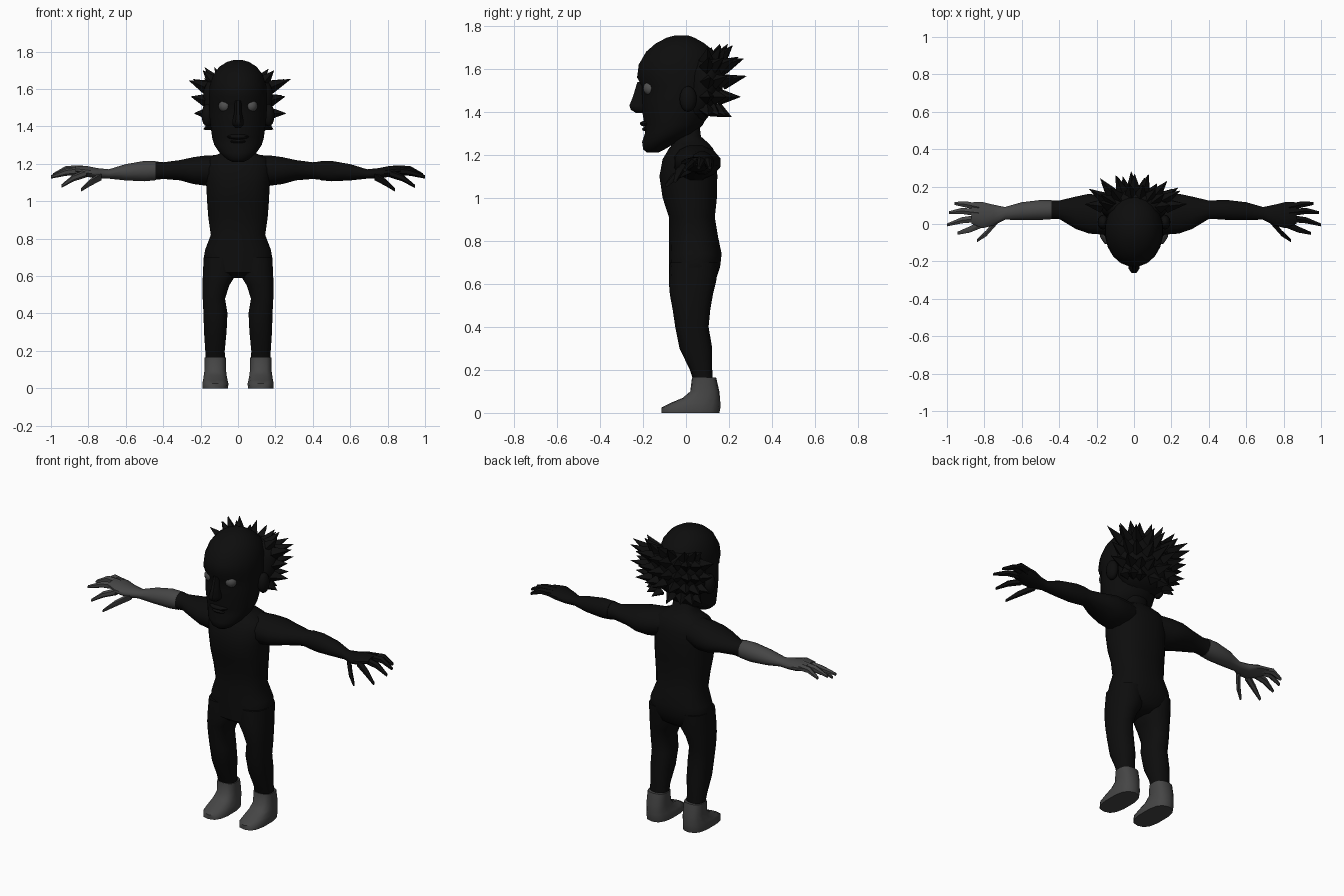
import bpy, bmesh, math, random
from mathutils import Vector, Matrix

random.seed(4)
cube = bpy.data.objects.get("Cube")
if cube:
    bpy.data.objects.remove(cube)


def material(name, value):
    mat = bpy.data.materials.new(name)
    mat.use_nodes = True
    color = (value, value, value, 1)
    mat.diffuse_color = color
    mat.node_tree.nodes["Principled BSDF"].inputs["Base Color"].default_value = color
    return mat


black = material("near black", 0.004)
grey = material("dark grey", 0.06)
eye_grey = material("eye grey", 0.08)


def finish(name, bm, mat, angle=50):
    bmesh.ops.recalc_face_normals(bm, faces=bm.faces)
    mesh = bpy.data.meshes.new(name)
    bm.to_mesh(mesh)
    bm.free()
    mesh.materials.append(mat)
    obj = bpy.data.objects.new(name, mesh)
    bpy.context.collection.objects.link(obj)
    bpy.ops.object.select_all(action="DESELECT")
    bpy.context.view_layer.objects.active = obj
    obj.select_set(True)
    bpy.ops.object.shade_smooth_by_angle(angle=math.radians(angle))
    return obj


def loft(name, rings, mat, axis="z", side=1, sides=14, power=1.0):
    """Skin rings of (position, u_min, u_max, v_min, v_max) along an axis."""
    bm = bmesh.new()
    loops = []
    for t, u0, u1, v0, v1 in rings:
        loop = []
        for i in range(sides):
            a = math.tau * (i + 0.5) / sides
            c, s = math.cos(a), math.sin(a)
            u = (u0 + u1) / 2 + (u1 - u0) / 2 * math.copysign(abs(c) ** power, c)
            v = (v0 + v1) / 2 + (v1 - v0) / 2 * math.copysign(abs(s) ** power, s)
            x, y, z = (u, v, t) if axis == "z" else (t, u, v)
            loop.append(bm.verts.new((x * side, y, z)))
        loops.append(loop)
    for a, b in zip(loops, loops[1:]):
        for i in range(sides):
            j = (i + 1) % sides
            bm.faces.new((a[i], a[j], b[j], b[i]))
    bm.faces.new(loops[0])
    bm.faces.new(loops[-1])
    return finish(name, bm, mat)


def centred(rows):
    """Turn (z, half_width, y_front, y_back) into symmetric rings."""
    return [(z, -w, w, f, b) for z, w, f, b in rows]


def ball(name, place, size, mat):
    bm = bmesh.new()
    bmesh.ops.create_uvsphere(bm, u_segments=12, v_segments=8, radius=1,
                              matrix=Matrix.Translation(place) @ Matrix.Diagonal((*size, 1)))
    return finish(name, bm, mat)


# Torso and neck
loft("torso", centred([
    (.59, .07, -.04, .1), (.62, .16, -.08, .14), (.68, .188, -.08, .16),
    (.74, .178, -.08, .167), (.82, .147, -.08, .15), (.91, .16, -.08, .135),
    (1, .167, -.11, .145), (1.1, .172, -.125, .147), (1.18, .18, -.11, .145),
    (1.23, .16, -.08, .127), (1.255, .1, -.06, .105), (1.285, .068, -.05, .07),
    (1.37, .065, -.05, .06)]), black, sides=20, power=.85)

# Head with forehead, jaw and chin
loft("head", centred([
    (1.21, .03, -.18, -.13), (1.225, .06, -.2, -.1), (1.26, .1, -.205, -.04),
    (1.3, .128, -.192, .04), (1.34, .14, -.195, .08), (1.4, .148, -.205, .11),
    (1.46, .155, -.205, .13), (1.52, .157, -.207, .15), (1.56, .157, -.23, .155),
    (1.62, .153, -.222, .16), (1.68, .132, -.187, .135), (1.72, .1, -.14, .085),
    (1.745, .06, -.09, .04), (1.756, .02, -.05, .01)]), black, sides=20)

# Nose and lips
loft("nose", centred([
    (1.395, .018, -.235, -.17), (1.41, .033, -.26, -.17), (1.43, .033, -.267, -.17),
    (1.47, .022, -.25, -.17), (1.54, .018, -.228, -.17)]), black, sides=8)
ball("upper_lip", (0, -.18, 1.345), (.06, .035, .015), black)
ball("lower_lip", (0, -.175, 1.32), (.045, .03, .012), black)

# Limbs, eyes and ears on both sides
FINGERS = {
    "little_finger": [(.83, .09, 1.165), (.9, .105, 1.17), (.96, .11, 1.14)],
    "ring_finger": [(.83, .06, 1.17), (.92, .07, 1.17), (.99, .06, 1.14)],
    "middle_finger": [(.83, .03, 1.165), (.92, .02, 1.155), (1, -.005, 1.13)],
    "index_finger": [(.81, 0, 1.15), (.88, -.03, 1.125), (.945, -.05, 1.08)],
    "thumb": [(.73, .02, 1.135), (.79, -.05, 1.1), (.84, -.09, 1.06)],
}
for side, word in ((1, "left"), (-1, "right")):
    arm_mat = black if side > 0 else grey
    loft(word + "_upper_arm", [
        (.08, -.06, .13, 1.1, 1.25), (.17, -.06, .155, 1.08, 1.248),
        (.24, -.055, .165, 1.09, 1.238), (.31, -.03, .15, 1.11, 1.222),
        (.4, .025, .127, 1.118, 1.21), (.44, .025, .127, 1.113, 1.215)],
        black, "x", side, 12)
    loft(word + "_forearm", [
        (.44, .024, .129, 1.111, 1.217), (.5, .02, .13, 1.105, 1.218),
        (.6, .02, .118, 1.11, 1.2), (.69, .022, .092, 1.12, 1.172),
        (.75, -.01, .105, 1.12, 1.178), (.81, -.025, .12, 1.13, 1.19),
        (.87, .0, .118, 1.15, 1.188)], arm_mat, "x", side, 12)
    for finger, path in FINGERS.items():
        rings = [(x, y - r, y + r, z - r, z + r)
                 for (x, y, z), r in zip(path, (.022, .019, .009))]
        loft(word + "_" + finger, rings, arm_mat, "x", side, 6)
    loft(word + "_leg", [
        (.15, .068, .175, .035, .125), (.2, .07, .176, .018, .122),
        (.3, .06, .183, -.03, .122), (.4, .055, .186, -.05, .105),
        (.48, .068, .19, -.062, .113), (.55, .045, .191, -.075, .125),
        (.61, .008, .19, -.08, .14), (.7, .01, .185, -.075, .15)],
        black, "z", side, 14, .85)
    loft(word + "_foot", [
        (0, .052, .19, -.115, .155), (.025, .05, .192, -.113, .16),
        (.045, .055, .188, -.075, .16), (.07, .06, .184, -.015, .158),
        (.1, .063, .18, .02, .155), (.165, .063, .18, .028, .14)],
        grey, "z", side, 14, .75)
    ball(word + "_eye", (.068 * side, -.163, 1.51), (.036, .036, .036), eye_grey)
    ball(word + "_ear", (.165 * side, .01, 1.46), (.03, .04, .06), black)

# Hair mass around the back and sides of the head
loft("hair_base", centred([
    (1.36, .08, .0, .09), (1.42, .155, -.01, .14), (1.5, .18, .0, .17),
    (1.58, .19, .01, .185), (1.63, .175, .03, .18), (1.66, .13, .06, .15)]), black, sides=16)

# Spiky tufts fanning out of the hair mass
bm = bmesh.new()
for z, width, depth, length, lift, count in (
        (1.41, .14, .06, .07, -.5, 7), (1.47, .165, .08, .085, 0, 8),
        (1.54, .175, .09, .1, .25, 9), (1.61, .175, .09, .115, .4, 9),
        (1.64, .14, .07, .09, 1.1, 8)):
    for i in range(count):
        a = math.pi * (i + random.uniform(.3, .7)) / count
        out = Vector((math.cos(a), math.sin(a), lift)).normalized()
        reach = length * random.uniform(.8, 1.15)
        base = Vector((width * math.cos(a), .085 + depth * math.sin(a), z))
        spin = out.to_track_quat("Z", "Y").to_matrix().to_4x4()
        bmesh.ops.create_cone(bm, cap_ends=True, segments=4, radius1=.036, radius2=.001,
                              depth=reach, matrix=Matrix.Translation(base + out * reach / 2) @ spin)
finish("hair_tufts", bm, black, 20)
